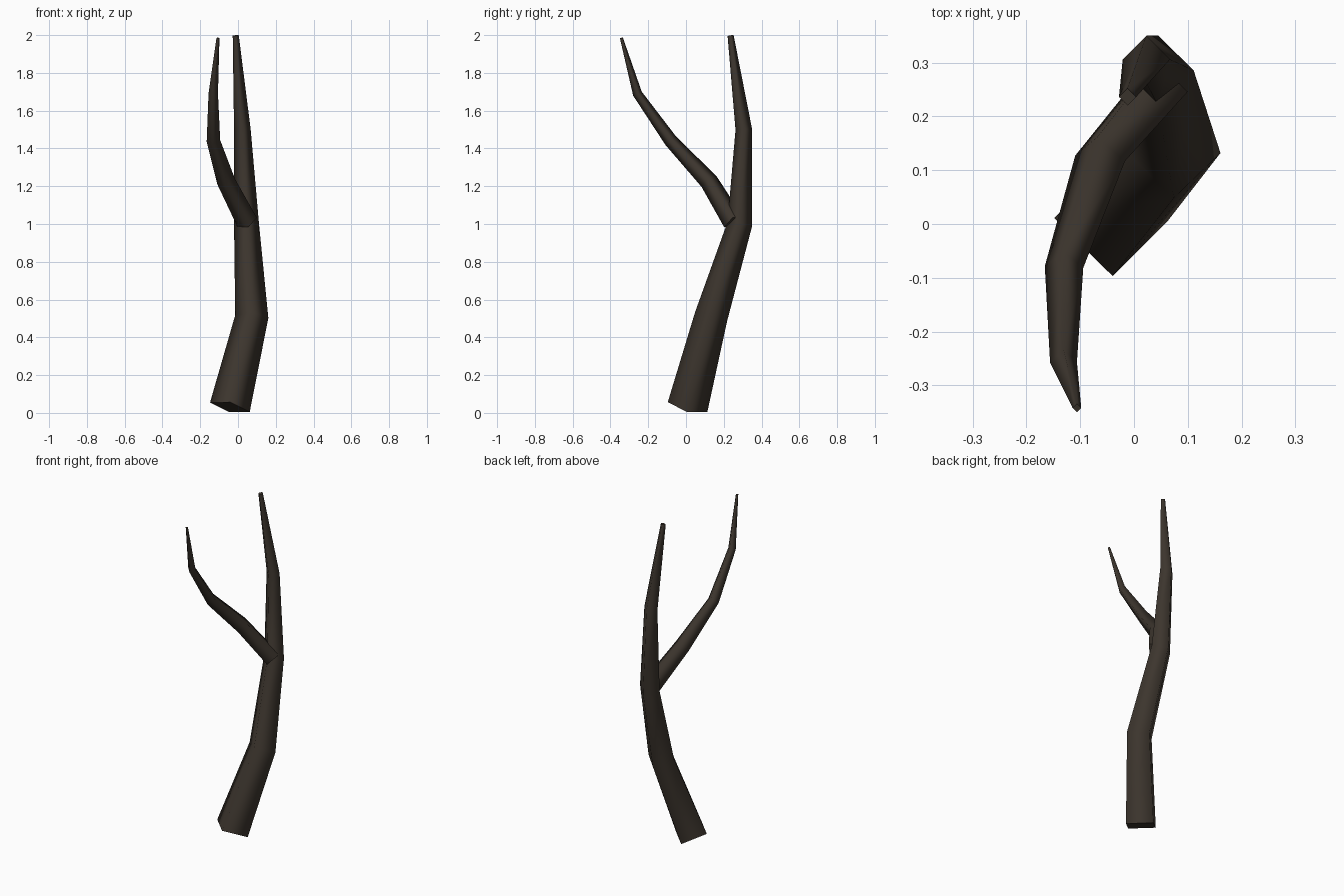
import bpy, bmesh, math
from mathutils import Vector

if "Cube" in bpy.data.objects:
    bpy.data.objects.remove(bpy.data.objects["Cube"])

bark = bpy.data.materials.new("dark_bark")
bark.diffuse_color = (0.046, 0.036, 0.027, 1)
bark.use_nodes = True
bark.node_tree.nodes["Principled BSDF"].inputs["Base Color"].default_value = bark.diffuse_color
SIDES = 4


def limb(name, path):
    """Tapered smooth tube through (x, y, z, radius) points, capped at both ends."""
    pts = [Vector(p[:3]) for p in path]
    bm = bmesh.new()
    rings = []
    for i, p in enumerate(pts):
        before = (p - pts[i - 1]).normalized() if i else Vector()
        after = (pts[i + 1] - p).normalized() if i < len(pts) - 1 else Vector()
        turn = Vector((0, 0, 1)).rotation_difference((before + after).normalized())
        ring = []
        for k in range(SIDES):
            a = 2 * math.pi * k / SIDES
            offset = Vector((math.cos(a), math.sin(a), 0)) * path[i][3]
            ring.append(bm.verts.new(p + turn @ offset))
        rings.append(ring)
    for low, high in zip(rings, rings[1:]):
        for k in range(SIDES):
            n = (k + 1) % SIDES
            bm.faces.new((low[k], low[n], high[n], high[k])).smooth = True
    # End caps, with crisp rims
    for cap in (bm.faces.new(rings[0][::-1]), bm.faces.new(rings[-1])):
        for e in cap.edges:
            e.smooth = False
    mesh = bpy.data.meshes.new(name)
    bm.to_mesh(mesh)
    bm.free()
    mesh.materials.append(bark)
    obj = bpy.data.objects.new(name, mesh)
    bpy.context.collection.objects.link(obj)
    return obj


# Main trunk, from the cut base to the upper tip
limb("trunk", [(-0.043, 0.008, 0.03, 0.108),
               (0.073, 0.133, 0.51, 0.088),
               (0.045, 0.285, 1.0, 0.066),
               (0.023, 0.306, 1.5, 0.044),
               (-0.012, 0.236, 1.998, 0.016)])

# Side branch, leaning forward and curving upward
limb("side_branch", [(0.048, 0.252, 1.01, 0.057),
                     (-0.063, 0.122, 1.225, 0.049),
                     (-0.13, -0.08, 1.44, 0.036),
                     (-0.131, -0.257, 1.69, 0.025),
                     (-0.106, -0.342, 1.985, 0.008)])
